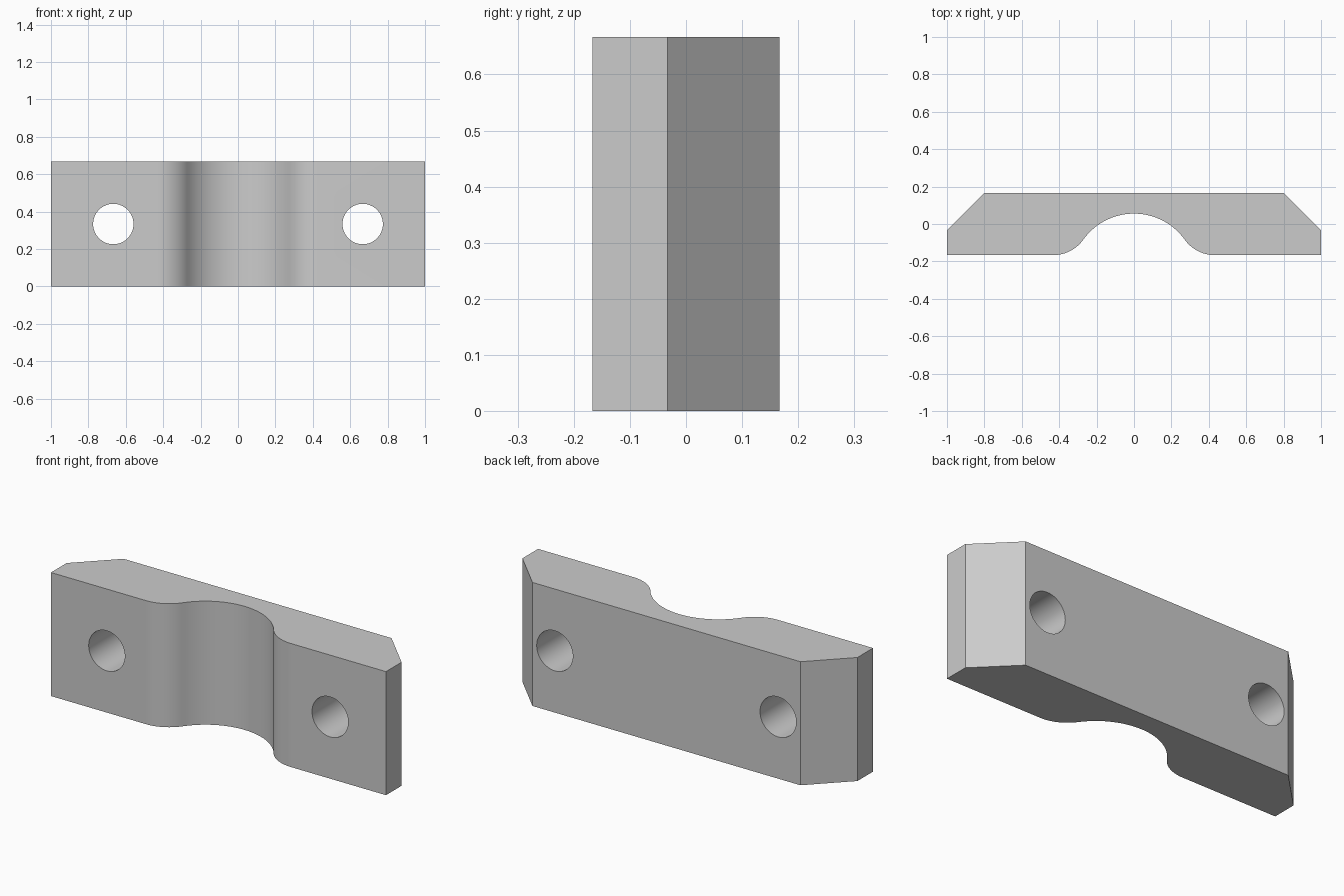
import bpy, bmesh, math
from mathutils import Vector

cube = bpy.data.objects.get("Cube")
if cube:
    bpy.data.objects.remove(cube, do_unlink=True)

HEIGHT = 2 / 3
HALF_DEPTH = 1 / 6
GROOVE_R, FILLET_R = 1 / 3, 0.2
HOLE_X, HOLE_R = 2 / 3, 0.108

metal = bpy.data.materials.new("plain_grey")
metal.use_nodes = True
grey = (0.6, 0.6, 0.6, 1)
metal.diffuse_color = grey
metal.node_tree.nodes["Principled BSDF"].inputs["Base Color"].default_value = grey


def arc(center, radius, start, end, steps):
    """Points along an arc, both ends included."""
    angles = [start + (end - start) * i / steps for i in range(steps + 1)]
    return [Vector((center.x + radius * math.cos(a), center.y + radius * math.sin(a), 0))
            for a in angles]


# Right half of the outline: groove arc, tangent fillet, end face, chamfer
groove_c = Vector((0, 1 / 18 - GROOVE_R, 0))
rise = FILLET_R - HALF_DEPTH - groove_c.y
fillet_c = Vector((math.sqrt((GROOVE_R + FILLET_R) ** 2 - rise ** 2), FILLET_R - HALF_DEPTH, 0))
lean = math.atan2(rise, fillet_c.x)
half = arc(groove_c, GROOVE_R, math.pi / 2, lean, 20)
half += arc(fillet_c, FILLET_R, math.pi + lean, 1.5 * math.pi, 16)[1:]
half += [Vector((1, -HALF_DEPTH, 0)), Vector((1, -1 / 30, 0)), Vector((0.8, HALF_DEPTH, 0))]
mirrored = [Vector((-p.x, p.y, 0)) for p in reversed(half[1:])]

# Clamp body, extruded upwards
bm = bmesh.new()
base = bm.faces.new([bm.verts.new(p) for p in half + mirrored])
top = bmesh.ops.extrude_face_region(bm, geom=[base])["geom"]
bmesh.ops.translate(bm, vec=(0, 0, HEIGHT),
                    verts=[v for v in top if isinstance(v, bmesh.types.BMVert)])
bmesh.ops.recalc_face_normals(bm, faces=bm.faces)
mesh = bpy.data.meshes.new("clamp_body")
bm.to_mesh(mesh)
bm.free()
mesh.materials.append(metal)
body = bpy.data.objects.new("clamp_body", mesh)
bpy.context.collection.objects.link(body)

# Bolt holes through the two flanges
for side in (-1, 1):
    bpy.ops.mesh.primitive_cylinder_add(vertices=64, radius=HOLE_R, depth=1,
                                        location=(side * HOLE_X, 0, HEIGHT / 2),
                                        rotation=(math.pi / 2, 0, 0))
    cutter = bpy.context.object
    cutter.name = "bolt_hole_cutter"
    cutter.hide_render = True
    cutter.data.materials.append(metal)
    bpy.ops.object.select_all(action="DESELECT")
    body.select_set(True)
    bpy.context.view_layer.objects.active = body
    cut = body.modifiers.new("bolt_hole", "BOOLEAN")
    cut.operation = "DIFFERENCE"
    cut.solver = "EXACT"
    cut.object = cutter
    bpy.ops.object.modifier_apply(modifier=cut.name)
    bpy.data.objects.remove(cutter, do_unlink=True)

# Smooth groove and holes, crisp outer edges
bpy.ops.object.shade_smooth_by_angle(angle=math.radians(30))
